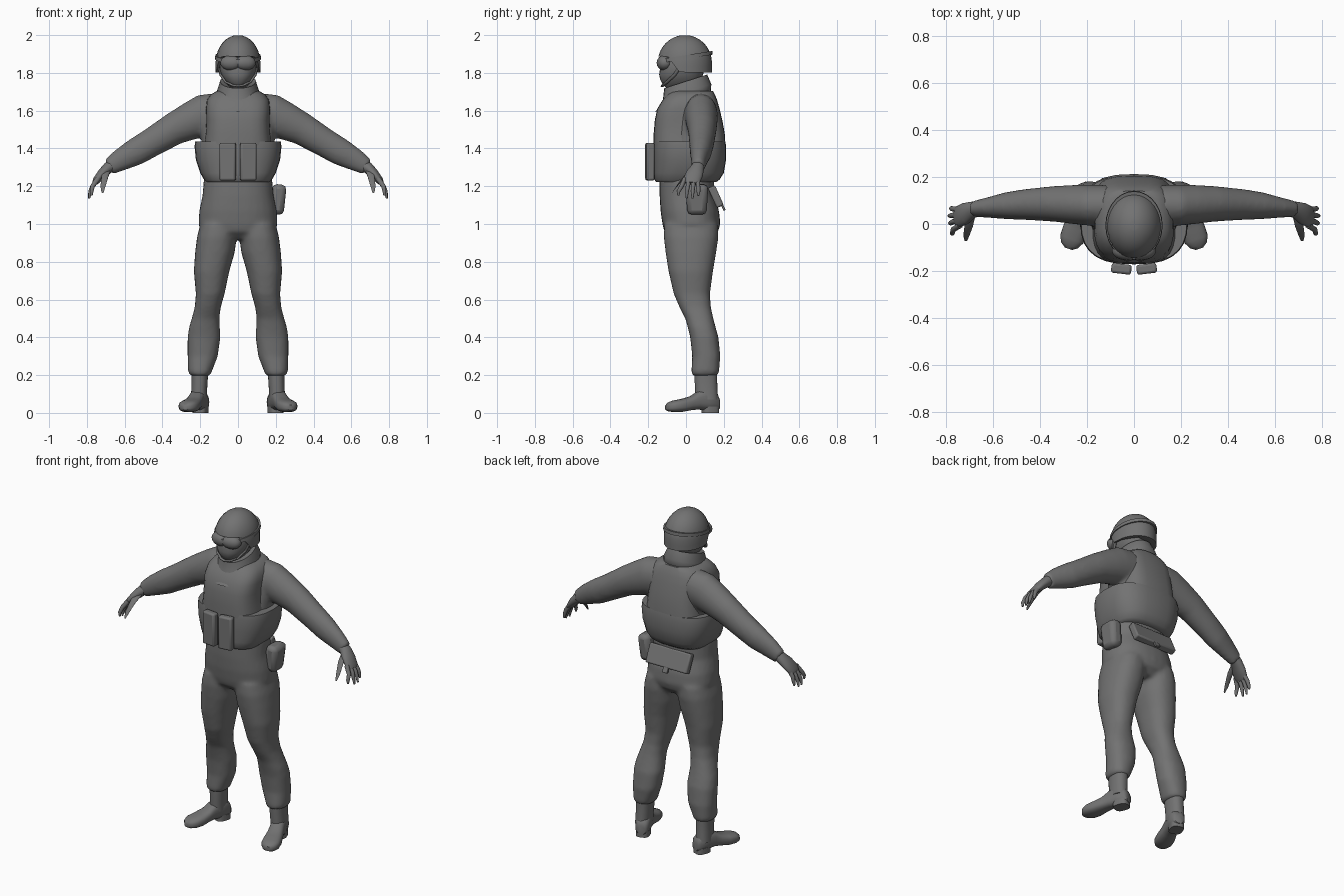
import bpy, bmesh, math
from mathutils import Vector, Matrix

grey = bpy.data.materials.new("uniform_grey")
grey.diffuse_color = (0.17, 0.17, 0.17, 1)
N = 28


def ring(c, u, v, p=2.0):
    """Superellipse section around c spanned by u and v."""
    pts = []
    for i in range(N):
        a = 2 * math.pi * i / N
        k, s = math.cos(a), math.sin(a)
        pts.append(Vector(c) + Vector(u) * math.copysign(abs(k) ** (2 / p), k)
                   + Vector(v) * math.copysign(abs(s) ** (2 / p), s))
    return pts


def level(z, x, rx, y0, y1, p=2.3, slope=0.0):
    """Horizontal section from y0 to y1, optionally tilted."""
    r = (y1 - y0) / 2
    return ring((x, (y0 + y1) / 2, z), (rx, 0, 0), (0, r, r * slope), p)


def tube(path):
    """Sections along a path of (x, y, z, radius across y, other radius)."""
    pts, out = [Vector(q[:3]) for q in path], []
    for i, q in enumerate(path):
        t = (pts[min(i + 1, len(pts) - 1)] - pts[max(i - 1, 0)]).normalized()
        u = (Vector((0, 1, 0)) - t * t.y).normalized()
        out.append(ring(pts[i], u * q[3], t.cross(u) * q[4]))
    return out


def make(name, lofts, mirror=False, fuse=0, sharp=45, bevel=0):
    """Skin each list of sections, then mirror or fuse the result."""
    bm = bmesh.new()
    for rings in lofts:
        vs = [[bm.verts.new(p) for p in r] for r in rings]
        n = len(vs[0])
        for a, b in zip(vs, vs[1:]):
            for i in range(n):
                j = (i + 1) % n
                bm.faces.new((a[i], a[j], b[j], b[i]))
        bm.faces.new(vs[0])
        bm.faces.new(vs[-1])
    bmesh.ops.recalc_face_normals(bm, faces=bm.faces)
    return finish(name, bm, mirror, fuse, sharp, bevel)


def finish(name, bm, mirror=False, fuse=0, sharp=45, bevel=0):
    me = bpy.data.meshes.new(name)
    bm.to_mesh(me)
    bm.free()
    for f in me.polygons:
        f.use_smooth = True
    me.set_sharp_from_angle(angle=math.radians(sharp))
    me.materials.append(grey)
    ob = bpy.data.objects.new(name, me)
    bpy.context.collection.objects.link(ob)
    if bevel:
        b = ob.modifiers.new("bevel", 'BEVEL')
        b.width, b.segments = bevel, 2
    if mirror:
        ob.modifiers.new("mirror", 'MIRROR').use_mirror_merge = False
    if fuse:
        r = ob.modifiers.new("fuse", 'REMESH')
        r.mode, r.voxel_size, r.use_smooth_shade = 'VOXEL', fuse, True
        s = ob.modifiers.new("soften", 'SMOOTH')
        s.factor, s.iterations = 0.5, 5
    return ob


def box(name, size, loc, rot=(0, 0, 0), bevel=0.012, mirror=False, taper=1.0):
    bm = bmesh.new()
    bmesh.ops.create_cube(bm, size=1)
    for v in bm.verts:
        if v.co.z < 0:
            v.co.y *= taper
        v.co *= Vector(size)
    m = Matrix.Translation(loc)
    for ax, r in zip("XYZ", rot):
        m = m @ Matrix.Rotation(math.radians(r), 4, ax)
    bm.transform(m)
    return finish(name, bm, mirror, bevel=bevel, sharp=50)


# Trousers: pelvis and mirrored legs fused together
pelvis = [level(*q) for q in [
    (0.92, 0, .12, -.07, .13), (0.96, 0, .195, -.115, .17), (1.0, 0, .21, -.125, .182),
    (1.07, 0, .205, -.135, .175), (1.15, 0, .188, -.14, .15), (1.25, 0, .18, -.14, .15)]]
leg = [level(*q) for q in [
    (.195, .2, .05, .035, .165), (.215, .202, .062, .028, .175), (.3, .187, .08, .033, .182),
    (.4, .18, .087, .022, .172), (.45, .178, .082, .01, .158), (.5, .172, .073, -.004, .145),
    (.56, .16, .069, -.035, .132), (.63, .147, .076, -.065, .127), (.75, .14, .094, -.093, .143),
    (.85, .122, .105, -.108, .16), (.93, .112, .105, -.118, .172), (1.0, .1, .1, -.115, .17)]]
make("trousers", [pelvis, leg], mirror=True, fuse=.012)

# Shirt: torso and mirrored sleeves fused together
torso = [level(*q) for q in [
    (1.2, 0, .165, -.13, .14), (1.4, 0, .19, -.1, .17), (1.52, 0, .2, -.07, .18),
    (1.6, 0, .18, -.07, .17), (1.66, 0, .15, -.06, .15), (1.71, 0, .09, -.05, .12)]]
sleeve = tube([
    (.10, .08, 1.59, .085, .105), (.18, .08, 1.575, .088, .112), (.25, .083, 1.545, .084, .1),
    (.34, .086, 1.503, .076, .086), (.46, .083, 1.43, .066, .076), (.54, .078, 1.383, .058, .073),
    (.62, .07, 1.34, .044, .06), (.685, .064, 1.30, .034, .044)])
make("shirt", [torso, sleeve], mirror=True, fuse=.012)

# Hands: palm, four fingers and thumb
palm = tube([(.66, .066, 1.315, .03, .034), (.69, .06, 1.295, .036, .03), (.72, .045, 1.265, .046, .026),
             (.75, .03, 1.23, .046, .02), (.76, .028, 1.215, .036, .013)])
fingers = []
for y0, y1, xt, zt in [(.062, .066, .782, 1.15), (.04, .035, .79, 1.135),
                       (.016, .004, .788, 1.135), (-.006, -.04, .775, 1.15)]:
    fingers.append(tube([(.742, y0, 1.24, .012, .014), (.77, (y0 + y1) / 2, 1.2, .0115, .012),
                         ((.775 + xt) / 2, y1, 1.172, .01, .01), (xt, y1, zt, .005, .005)]))
thumb = [ring(c, (r, 0, 0), (0, r * .5, r)) for c, r in [
    ((.695, .04, 1.285), .02), ((.705, -.01, 1.25), .018),
    ((.715, -.05, 1.2), .013), ((.717, -.07, 1.17), .006)]]
make("hands", [palm, thumb] + fingers, mirror=True)

# Boots: shaft, turned-out foot and heel block
turn = Matrix.Translation((.205, .11, 0)) @ Matrix.Rotation(math.radians(19), 4, 'Z')
foot = []
for s, w, z0, z1 in [(-.067, .024, .02, .075), (-.055, .037, .015, .1), (0, .043, .012, .135),
                     (.05, .042, .018, .115), (.09, .046, .014, .088), (.14, .053, .005, .074),
                     (.185, .052, .004, .066), (.213, .038, .008, .056), (.228, .016, .015, .042)]:
    r = ring((0, -s, (z0 + z1) / 2), (w, 0, 0), (0, 0, (z1 - z0) / 2), 2.6)
    foot.append([turn @ p for p in r])
shaft = [level(*q) for q in [(.07, .207, .042, .05, .17), (.13, .205, .042, .048, .166),
                             (.18, .203, .043, .045, .165), (.23, .203, .045, .045, .165)]]
heel = [[turn @ p for p in level(z, 0, .038, -.025, .065, 3)] for z in (0, .035)]
make("boots", [foot, shaft, heel], mirror=True)

# Armoured vest: wide waist band and narrower upper panels
band = [level(*q) for q in [
    (1.222, 0, .168, -.158, .16, 3), (1.235, 0, .18, -.168, .178, 3), (1.27, 0, .2, -.171, .2, 2.8),
    (1.34, 0, .223, -.172, .212, 2.7), (1.41, 0, .23, -.172, .213, 2.7), (1.438, 0, .226, -.168, .208, 2.7)]]
make("vest_band", [band])
panel = [level(*q) for q in [
    (1.4, 0, .182, -.171, .21, 3.4), (1.48, 0, .172, -.171, .205, 3.4), (1.55, 0, .168, -.165, .192, 3.4),
    (1.61, 0, .17, -.152, .178, 3.4), (1.655, 0, .165, -.125, .165, 3.2), (1.685, 0, .145, -.1, .153, 3),
    (1.705, 0, .11, -.08, .142, 2.8)]]
make("vest_panels", [panel])

# Collar with a bib at the throat
collar = [level(*q) for q in [
    (1.62, 0, .085, -.165, .1, 2.5, .2), (1.66, 0, .115, -.14, .132, 2.3, .3),
    (1.70, 0, .112, -.122, .134, 2.2, .32), (1.755, 0, .095, -.115, .112, 2, .32),
    (1.75, 0, .085, -.105, .1, 2, .32)]]
make("collar", [collar])

# Masked head
head = [level(*q) for q in [
    (1.66, 0, .07, -.07, .08), (1.722, 0, .04, -.105, .06), (1.735, 0, .055, -.12, .07),
    (1.765, 0, .077, -.137, .08), (1.79, 0, .09, -.142, .09), (1.82, 0, .097, -.138, .1),
    (1.87, 0, .1, -.133, .11), (1.92, 0, .08, -.1, .09)]]
make("head", [head])

# Helmet: dome with a raised brow edge
dome = []
for k in range(-1, 11):
    row = []
    for p in ring((0, 0, 0), (1, 0, 0), (0, 1, 0)):
        e = min(max((-p.y - .15) / .55, 0), 1)
        base = 1.803 + .085 * e * e * (3 - 2 * e)
        z = base + (1.999 - base) * math.sin(math.pi / 2 * max(k, 0) / 10)
        r = math.sqrt(max(1 - max((z - 1.855) / .145, 0) ** 2, .0004))
        r *= .9 if k < 0 else 1
        row.append(Vector((p.x * .118 * r, p.y * .143 * r - .006, z)))
    dome.append(row)
make("helmet", [dome], sharp=50)

# Goggle strap running around the helmet
strap = [level(z, 0, rx, -.006 - ry, -.006 + ry, 2, .16)
         for z, rx, ry in [(1.873, .112, .135), (1.873, .122, .147), (1.893, .12, .145), (1.893, .11, .133)]]
make("goggle_strap", [strap])

# Goggles: two overlapping rounded lenses
lens = []
for k in range(9):
    a = math.pi * (k / 8 - .5) * .97
    lens.append(ring((.04, -.117, 1.853 + .04 * math.sin(a)),
                     (.054 * math.cos(a), .008 * math.cos(a), 0), (0, .037 * math.cos(a), 0), 2.4))
make("goggles", [lens], mirror=True)

# Chin strap
chin = tube([(.108, -.02, 1.85, .009, .006), (.093, -.06, 1.79, .009, .006),
             (.066, -.1, 1.752, .009, .006), (.03, -.122, 1.735, .008, .006), (0, -.126, 1.73, .008, .006)])
make("chin_strap", [chin], mirror=True)

# Pouches on the vest and belt
box("magazine_pouches", (.086, .042, .2), (.054, -.191, 1.33), (0, 0, 7), .01, mirror=True)
box("hip_pouch", (.075, .12, .16), (.212, .058, 1.13), (0, 6, 0), .025, taper=.85)
box("rear_pouch", (.28, .04, .115), (0, .158, 1.145), (24, 0, 0), .008)
box("rear_pouch_tab", (.035, .012, .04), (0, .196, 1.09), (24, 0, 0), .003)
